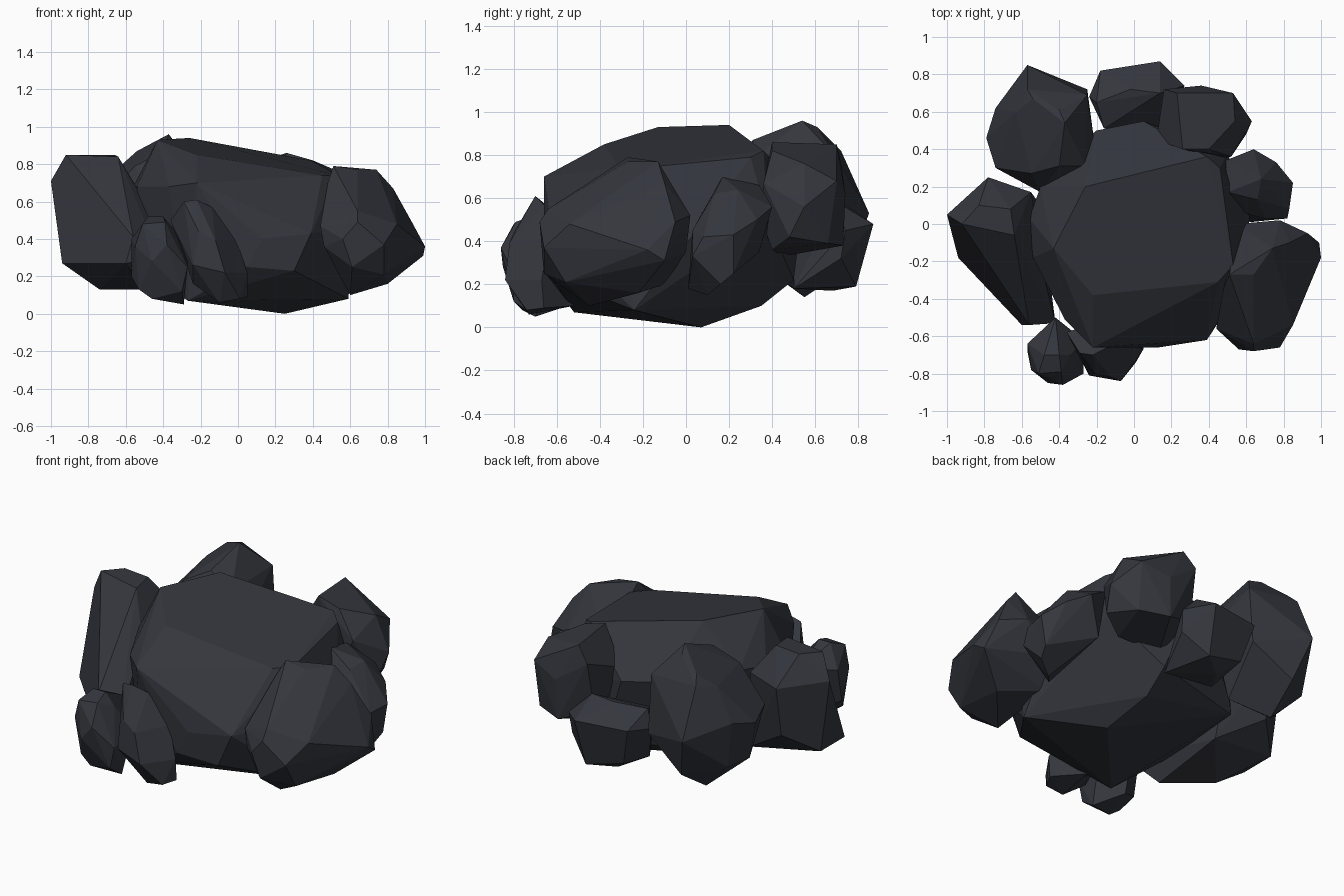
import bpy, bmesh, math

stone = bpy.data.materials.new("dark_stone")
stone.diffuse_color = (0.034, 0.037, 0.047, 1)


def rock(name, *corners):
    """Flat-faced boulder: convex hull around a few corner points."""
    bm = bmesh.new()
    for c in corners:
        bm.verts.new(c)
    hull = bmesh.ops.convex_hull(bm, input=bm.verts[:])
    loose = {v for v in hull["geom_interior"] if isinstance(v, bmesh.types.BMVert)}
    loose |= {v for v in bm.verts if not v.link_faces}
    bmesh.ops.delete(bm, geom=list(loose), context='VERTS')
    # merge almost coplanar triangles into larger facets
    bmesh.ops.dissolve_limit(bm, angle_limit=math.radians(6),
                             verts=bm.verts[:], edges=bm.edges[:])
    bmesh.ops.recalc_face_normals(bm, faces=bm.faces[:])
    mesh = bpy.data.meshes.new(name)
    bm.to_mesh(mesh)
    bm.free()
    mesh.materials.append(stone)
    obj = bpy.data.objects.new(name, mesh)
    bpy.context.collection.objects.link(obj)
    return obj


# Big central boulder: sloping top, waist, pointed underside
rock("central_boulder",
     (-.26, .20, .94), (-.43, -.13, .93), (-.22, -.38, .85), (.45, -.31, .74),
     (.53, -.22, .74), (.46, .30, .79), (.39, .36, .82),
     (-.22, -.66, .70), (-.37, -.51, .68), (-.54, -.18, .68), (-.56, .03, .68),
     (-.50, .20, .70), (-.20, .50, .66), (.05, .55, .62), (.13, -.66, .40),
     (.39, -.62, .43), (.58, -.30, .45), (.62, .05, .45), (.50, .38, .50),
     (.05, -.65, .25), (.30, -.62, .23), (.50, -.45, .28), (-.27, -.52, .07),
     (-.50, -.25, .25), (.25, .07, 0), (.59, -.24, .08), (-.42, .33, .22),
     (.20, .35, .10), (.20, .50, .22))

# Left slab
rock("left_rock",
     (-.92, .0, .85), (-.83, .10, .85), (-.66, .08, .85), (-.64, -.06, .84),
     (-1.0, .05, .71), (-.78, .25, .68), (-.55, .17, .69), (-.50, -.2, .60),
     (-.94, -.18, .27), (-.94, .05, .27), (-.60, -.54, .27), (-.42, -.53, .30),
     (-.56, -.54, .41), (-.74, -.18, .13), (-.50, -.38, .13), (-.5, .1, .2),
     (-.78, .2, .38))

# Two small front stones
rock("front_stone_left",
     (-.48, -.70, .52), (-.40, -.70, .52), (-.51, -.80, .48), (-.39, -.79, .49),
     (-.34, -.70, .45), (-.57, -.64, .40), (-.42, -.50, .42), (-.27, -.62, .30),
     (-.27, -.80, .25), (-.38, -.86, .37), (-.46, -.85, .28), (-.55, -.78, .36),
     (-.57, -.68, .20), (-.46, -.76, .08), (-.29, -.70, .05), (-.40, -.55, .10),
     (-.30, -.80, .12), (-.53, -.75, .13))
rock("front_stone_right",
     (-.29, -.69, .60), (-.22, -.70, .61), (-.14, -.66, .57), (-.36, -.58, .50),
     (-.15, -.50, .45), (-.01, -.64, .40), (-.21, -.80, .44), (-.12, -.82, .39),
     (-.24, -.81, .26), (-.07, -.84, .22), (.05, -.67, .22), (.05, -.66, .09),
     (-.10, -.73, .06), (-.24, -.70, .16), (-.10, -.52, .10), (.01, -.74, .08))

# Large right boulder
rock("right_rock",
     (.51, -.27, .79), (.74, -.13, .77), (.64, -.27, .77), (.83, -.10, .67),
     (.48, -.34, .70), (.78, .02, .52), (.93, -.05, .49), (1.0, -.18, .36),
     (.99, -.10, .31), (.44, -.56, .47), (.46, -.57, .36), (.64, -.64, .55),
     (.56, -.67, .40), (.64, -.68, .49), (.78, -.66, .37), (.85, -.54, .48),
     (.61, -.66, .25), (.78, -.56, .21), (.80, -.22, .16), (.70, -.34, .13),
     (.60, -.45, .10), (.55, -.1, .20), (.65, .0, .35), (.55, .0, .5))

# Small right-back stone
rock("right_back_stone",
     (.50, .17, .70), (.49, .34, .66), (.64, .40, .56), (.48, .09, .56),
     (.66, .13, .62), (.68, .24, .64), (.70, .03, .45), (.82, .03, .33),
     (.85, .22, .43), (.76, .33, .50), (.83, .08, .42), (.70, .10, .15),
     (.62, .01, .18), (.82, .22, .25), (.54, .34, .35), (.80, .16, .20))

# Back row of boulders
rock("back_right_rock",
     (.26, .40, .86), (.40, .40, .82), (.23, .70, .85), (.54, .55, .76),
     (.16, .72, .76), (.36, .74, .62), (.53, .70, .68), (.63, .55, .56),
     (.52, .36, .67), (.60, .48, .42), (.12, .45, .65), (.45, .35, .50),
     (.15, .66, .45), (.35, .73, .38), (.52, .66, .39), (.45, .40, .36),
     (.20, .45, .33))
rock("back_rock",
     (-.20, .65, .56), (-.02, .72, .58), (.14, .70, .58), (-.16, .51, .50),
     (-.24, .68, .46), (-.18, .82, .48), (.14, .87, .48), (.27, .74, .45),
     (.26, .72, .32), (.12, .79, .19), (-.12, .77, .25), (-.02, .68, .17),
     (.20, .50, .18), (-.12, .52, .20))
rock("back_left_rock",
     (-.37, .54, .96), (-.40, .61, .93), (-.54, .67, .87), (-.63, .60, .79),
     (-.55, .27, .79), (-.40, .31, .87), (-.26, .31, .78), (-.50, .17, .66),
     (-.74, .30, .60), (-.79, .46, .56), (-.74, .62, .60), (-.57, .85, .53),
     (-.57, .72, .82), (-.25, .69, .80), (-.21, .42, .65), (-.25, .72, .45),
     (-.68, .36, .28), (-.70, .60, .32), (-.52, .55, .14), (-.50, .76, .28),
     (-.30, .45, .22))
